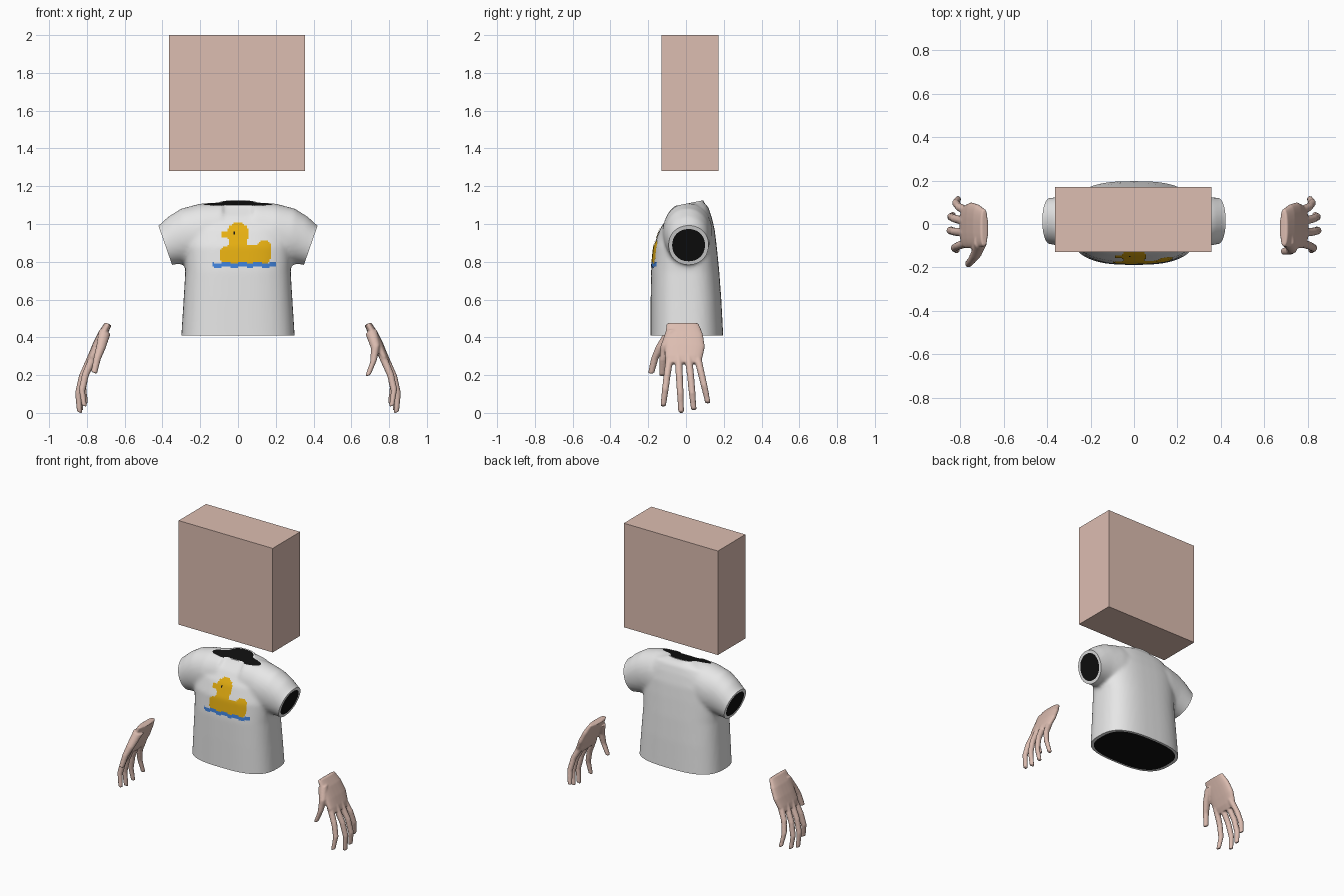
import bpy, bmesh, math
from mathutils import Vector
from mathutils.bvhtree import BVHTree

if "Cube" in bpy.data.objects:
    bpy.data.objects.remove(bpy.data.objects["Cube"])


def material(name, rgb):
    m = bpy.data.materials.new(name)
    m.diffuse_color = (*rgb, 1)
    m.use_nodes = True
    m.node_tree.nodes["Principled BSDF"].inputs["Base Color"].default_value = m.diffuse_color
    return m


SKIN = material("skin", (0.72, 0.51, 0.44))
WHITE = material("white_cloth", (0.88, 0.88, 0.88))
BLACK = material("black", (0.005, 0.005, 0.005))
YELLOW = material("yellow", (0.83, 0.45, 0.006))
BLUE = material("blue", (0.05, 0.22, 0.70))


def make_object(name, bm, mats):
    mesh = bpy.data.meshes.new(name)
    bm.to_mesh(mesh)
    bm.free()
    obj = bpy.data.objects.new(name, mesh)
    bpy.context.collection.objects.link(obj)
    for m in mats:
        mesh.materials.append(m)
    return obj


def loft(bm, rings, n=24, power=2.0):
    """Closed tube through (centre, u, v) superellipse rings."""
    loops = []
    for c, u, v in rings:
        loop = []
        for i in range(n):
            a = 2 * math.pi * i / n
            ca, sa = math.cos(a), math.sin(a)
            p = math.copysign(abs(ca) ** (2 / power), ca)
            q = math.copysign(abs(sa) ** (2 / power), sa)
            loop.append(bm.verts.new(Vector(c) + Vector(u) * p + Vector(v) * q))
        loops.append(loop)
    faces = [bm.faces.new(loops[0]), bm.faces.new(loops[-1])]
    for a, b in zip(loops, loops[1:]):
        for i in range(n):
            j = (i + 1) % n
            faces.append(bm.faces.new((a[i], a[j], b[j], b[i])))
    bmesh.ops.recalc_face_normals(bm, faces=faces)


def blend(obj, voxel, steps):
    """Fuse overlapping tubes into one soft skin."""
    r = obj.modifiers.new("fuse", 'REMESH')
    r.mode = 'VOXEL'
    r.voxel_size = voxel
    r.use_smooth_shade = True
    s = obj.modifiers.new("soften", 'SMOOTH')
    s.factor = 0.5
    s.iterations = steps


# Head block
bm = bmesh.new()
bmesh.ops.create_cube(bm, size=1)
bmesh.ops.scale(bm, vec=(0.72, 0.30, 0.72), verts=bm.verts)
bmesh.ops.translate(bm, vec=(-0.004, 0.021, 1.64), verts=bm.verts)
make_object("head_block", bm, [SKIN])

# Shirt: torso (z, half width, front y, back y), running past hem and neck
bm = bmesh.new()
torso = [(0.33, 0.305, -0.19, 0.20), (0.41, 0.30, -0.188, 0.197),
         (0.60, 0.288, -0.187, 0.187), (0.75, 0.279, -0.185, 0.176),
         (0.88, 0.285, -0.172, 0.163), (0.97, 0.28, -0.14, 0.152),
         (1.04, 0.25, -0.095, 0.135), (1.09, 0.19, -0.045, 0.118),
         (1.118, 0.085, -0.025, 0.09), (1.20, 0.065, -0.02, 0.08)]
loft(bm, [((0, (f + b) / 2, z), (w, 0, 0), (0, (b - f) / 2, 0))
          for z, w, f, b in torso], 48, 2.8)
# Sleeves (top x, top z, bottom x, bottom z, front y, back y), running past cuffs
sleeve = [(0.08, 1.118, 0.10, 0.80, -0.12, 0.14), (0.20, 1.108, 0.20, 0.79, -0.125, 0.14),
          (0.30, 1.082, 0.27, 0.79, -0.115, 0.13), (0.37, 1.038, 0.31, 0.788, -0.102, 0.125),
          (0.422, 0.99, 0.35, 0.784, -0.092, 0.12), (0.488, 0.967, 0.416, 0.761, -0.09, 0.12)]
for s in (-1, 1):
    loft(bm, [((s * (tx + bx) / 2, (f + b) / 2, (tz + bz) / 2),
               (s * (tx - bx) / 2, 0, (tz - bz) / 2), (0, (b - f) / 2, 0))
              for tx, tz, bx, bz, f, b in sleeve], 32, 2.1)
shirt = make_object("shirt", bm, [WHITE, BLACK])
blend(shirt, 0.012, 6)
bm = bmesh.new()
bm.from_object(shirt, bpy.context.evaluated_depsgraph_get())
shirt.modifiers.clear()


def cut_opening(co, no, keep, inner):
    """Trim an end with a plane, then close it with a rim and a dark centre."""
    faces = [f for f in bm.faces if keep(f.calc_center_median())]
    geom = list({e for f in faces for e in list(f.verts) + list(f.edges)}) + faces
    bmesh.ops.bisect_plane(bm, geom=geom, plane_co=co, plane_no=no, clear_outer=True)
    edges = [e for e in bm.edges if e.is_boundary]
    for cap in bmesh.ops.holes_fill(bm, edges=edges, sides=0)["faces"]:
        ring = list(cap.verts)
        mid = cap.calc_center_bounds()
        ins = [bm.verts.new(mid + (v.co - mid) * inner) for v in ring]
        bm.faces.remove(cap)
        for i in range(len(ring)):
            j = (i + 1) % len(ring)
            bm.faces.new((ring[i], ring[j], ins[j], ins[i]))
        bm.faces.new(ins).material_index = 1


cut_opening((0, 0, 0.411), (0, 0, -1), lambda c: c.z < 0.6, 0.93)
cut_opening((0, 0.03, 1.113), (0, -0.2, 1), lambda c: c.z > 1.04, 0.9)
for s in (-1, 1):
    cut_opening((s * 0.386, 0, 0.89), (s * 0.944, 0, -0.33),
                lambda c: c.x * s > 0.3 and c.z > 0.7, 0.82)
bmesh.ops.recalc_face_normals(bm, faces=bm.faces)
for f in bm.faces:
    f.smooth = True
surface = BVHTree.FromBMesh(bm)
bm.to_mesh(shirt.data)
bm.free()
shirt.data.set_sharp_from_angle(angle=math.radians(40))


# Duck print on the chest: small square cells lying on the cloth
def print_colour(x, z):
    wave = 0.785 + 0.007 * math.sin(x * 2 * math.pi / 0.085)
    if abs(z - wave) < 0.012 and -0.14 < x < 0.20:
        return 1
    if abs(x + 0.02) < 0.008 and abs(z - 0.955) < 0.008:
        return 2
    head = math.hypot(x, z - 0.948) < 0.06
    beak = -0.09 < x < -0.03 and 0.93 < z < 0.957
    neck = -0.045 < x < 0.05 and 0.84 < z < 0.95
    body = abs((x - 0.038) / 0.137) ** 3 + abs((z - 0.835) / 0.056) ** 3 < 1
    tail = math.hypot(x - 0.14, z - 0.875) < 0.04
    return 0 if (head or beak or neck or body or tail) and z > 0.78 else None


bm = bmesh.new()
CELL = 0.008
corners = {}


def corner(i, k):
    if (i, k) not in corners:
        x, z = i * CELL, k * CELL
        hit = surface.ray_cast(Vector((x, -1, z)), Vector((0, 1, 0)))[0]
        corners[i, k] = bm.verts.new((x, hit.y - 0.003, z))
    return corners[i, k]


for i in range(-19, 27):
    for k in range(94, 128):
        tone = print_colour((i + 0.5) * CELL, (k + 0.5) * CELL)
        if tone is not None:
            f = bm.faces.new((corner(i, k), corner(i + 1, k),
                              corner(i + 1, k + 1), corner(i, k + 1)))
            f.material_index = tone
            f.smooth = True
make_object("duck_print", bm, [YELLOW, BLUE, BLACK])

# Hands: palm sections (x, y, z, half width, half thickness) and digit paths
palm = [(0.687, -0.018, 0.472, 0.085, 0.019), (0.718, -0.01, 0.415, 0.10, 0.025),
        (0.748, -0.006, 0.35, 0.106, 0.026), (0.772, -0.012, 0.295, 0.100, 0.024),
        (0.787, -0.012, 0.262, 0.085, 0.018)]
fingers = [
    [(0.765, -0.085, 0.30), (0.808, -0.10, 0.20), (0.826, -0.11, 0.12), (0.814, -0.121, 0.036)],
    [(0.775, -0.04, 0.30), (0.825, -0.035, 0.19), (0.846, -0.03, 0.10), (0.839, -0.026, 0.002)],
    [(0.775, 0.012, 0.30), (0.825, 0.025, 0.19), (0.843, 0.033, 0.10), (0.832, 0.041, 0.016)],
    [(0.762, 0.058, 0.31), (0.805, 0.078, 0.22), (0.82, 0.097, 0.14), (0.808, 0.116, 0.052)]]
thumbs = {
    -1: [(0.705, -0.08, 0.43), (0.725, -0.135, 0.35), (0.745, -0.165, 0.29), (0.762, -0.184, 0.212)],
    1: [(0.705, -0.075, 0.43), (0.728, -0.11, 0.35), (0.718, -0.122, 0.275), (0.687, -0.126, 0.196)]}
for s, side in ((-1, "right"), (1, "left")):
    bm = bmesh.new()
    loft(bm, [((s * x, y, z), (0, w, 0), (s * t * 0.9, 0, t * 0.43))
              for x, y, z, w, t in palm], 24, 2.6)
    for path, radii in [(p, (0.021, 0.019, 0.018, 0.015)) for p in fingers] + \
                       [(thumbs[s], (0.033, 0.026, 0.020, 0.017))]:
        loft(bm, [((s * x, y, z), (0, r, 0), (s * r * 0.94, 0, r * 0.34))
                  for (x, y, z), r in zip(path, radii)], 12)
    blend(make_object(side + "_hand", bm, [SKIN]), 0.006, 3)
